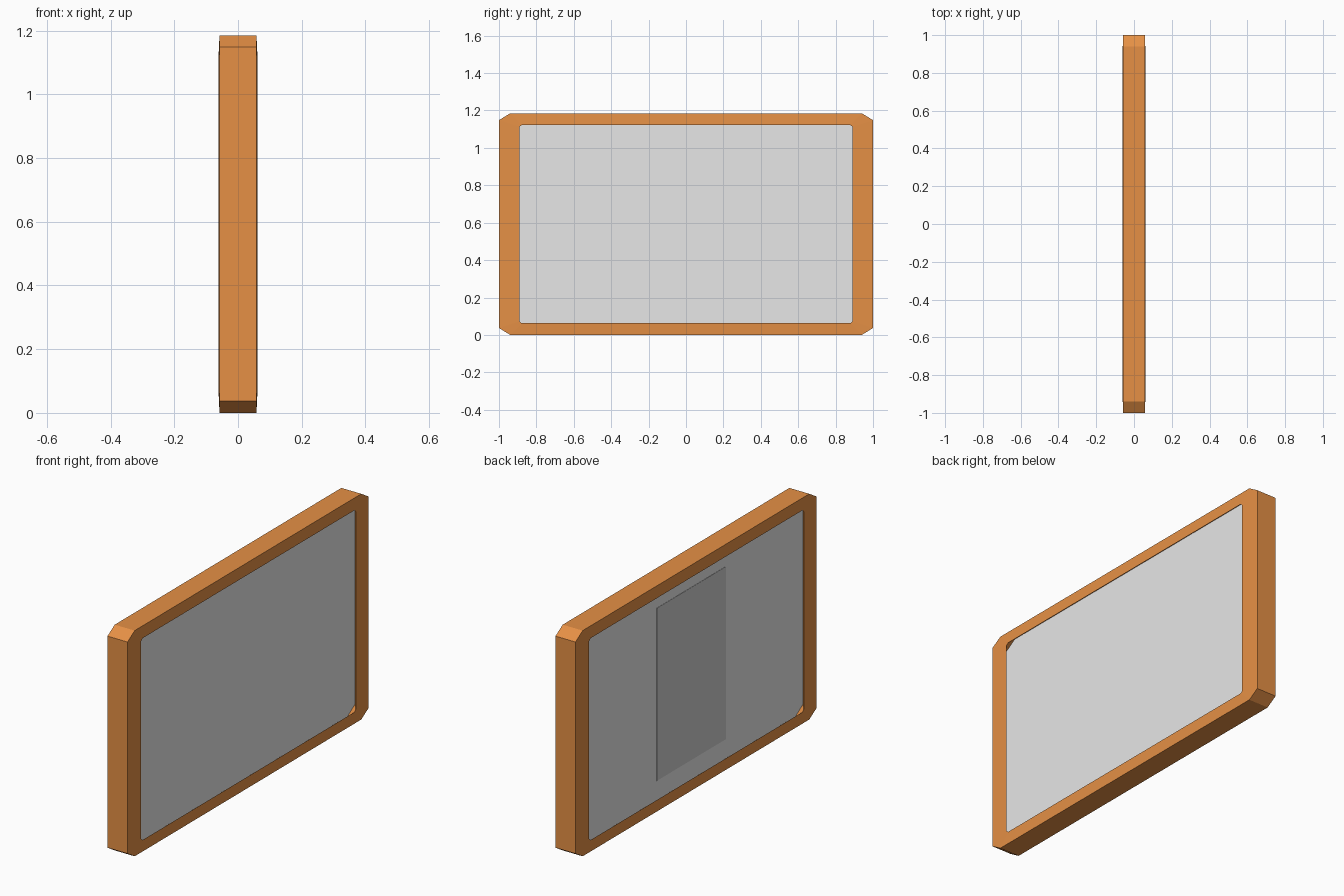
import bpy
import bmesh

cube = bpy.data.objects.get("Cube")
if cube:
    bpy.data.objects.remove(cube, do_unlink=True)

MID_Z = 0.5925


def material(name, colour):
    mat = bpy.data.materials.new(name)
    mat.use_nodes = True
    mat.diffuse_color = (*colour, 1)
    mat.node_tree.nodes["Principled BSDF"].inputs["Base Color"].default_value = (*colour, 1)
    return mat


def octagon(bm, x, half_y, half_z, cut_y, cut_z):
    """Ring of eight vertices: a rectangle with clipped corners, facing x."""
    ring = []
    for sy, sz in ((1, 1), (-1, 1), (-1, -1), (1, -1)):
        side = (half_y, half_z - cut_z)
        end = (half_y - cut_y, half_z)
        pair = (side, end) if sy * sz > 0 else (end, side)
        ring += [bm.verts.new((x, sy * y, MID_Z + sz * z)) for y, z in pair]
    return ring


def bridge(bm, a, b):
    for i in range(len(a)):
        j = (i + 1) % len(a)
        bm.faces.new((a[i], a[j], b[j], b[i]))


def finish(bm, name, mat):
    bmesh.ops.recalc_face_normals(bm, faces=bm.faces[:])
    mesh = bpy.data.meshes.new(name)
    bm.to_mesh(mesh)
    bm.free()
    mesh.materials.append(mat)
    obj = bpy.data.objects.new(name, mesh)
    bpy.context.collection.objects.link(obj)
    return obj


orange = material("orange frame", (0.79, 0.28, 0.06))
light_grey = material("light grey panel", (0.8, 0.8, 0.8))
mid_grey = material("mid grey plate", (0.62, 0.62, 0.62))

# Sizes: half width, half height, corner cut
OUTER = (1.0, MID_Z, 0.06, 0.037)
OPENING = (0.89, 0.53, 0.012, 0.01)
RECESS = (0.927, 0.555, 0.06, 0.04)
DEPTH = 0.03

# Frame: closed ring with undercut openings on both sides
bm = bmesh.new()
sections = [(-DEPTH, RECESS), (-0.061, OPENING), (-0.058, OUTER),
            (0.058, OUTER), (0.061, OPENING), (DEPTH, RECESS)]
rings = [octagon(bm, x, *size) for x, size in sections]
for i, ring in enumerate(rings):
    bridge(bm, ring, rings[(i + 1) % len(rings)])
finish(bm, "frame", orange)

# Panel: flat slab filling the frame
bm = bmesh.new()
back, front = (octagon(bm, x, *RECESS) for x in (-DEPTH, DEPTH))
bridge(bm, back, front)
bm.faces.new(back)
bm.faces.new(front)
finish(bm, "panel", light_grey)

# Thin upright plate on one side of the panel
bm = bmesh.new()
bmesh.ops.create_cube(bm, size=1)
bmesh.ops.scale(bm, vec=(0.002, 0.575, 0.906), verts=bm.verts[:])
bmesh.ops.translate(bm, vec=(-DEPTH - 0.0005, 0, MID_Z), verts=bm.verts[:])
finish(bm, "center_plate", mid_grey)
